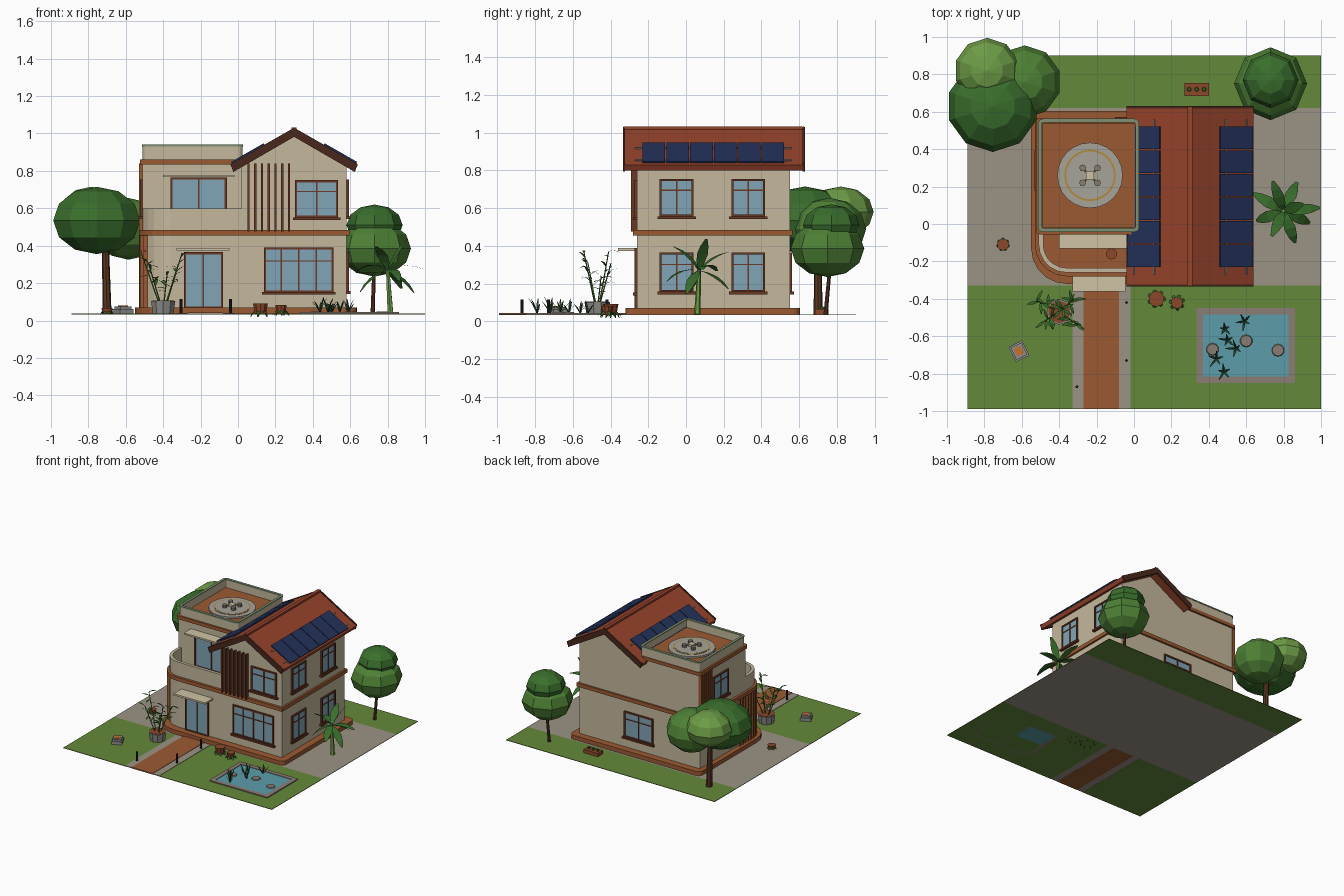
import bpy, bmesh, math, random
from mathutils import Matrix, Vector

if "Cube" in bpy.data.objects:
    bpy.data.objects.remove(bpy.data.objects["Cube"])

random.seed(4)
G = 0.037  # ground level
COL = dict(wall="C4B79C", trim="9A5A36", roof="96452F", dark="4A2C22", frame="6B3A28", glass="7FA3B4",
           grass="64873C", paving="9A9184", water="5C9CA8", panel="28345A", stone="8A7C74", rim="7E9070",
           canopy1="3C6E30", canopy2="4F8038", canopy3="6C9A48", leaf="3A6A2C", reed="2C4A30", trunk="5A3A26",
           black="2A2A2A", pad="A6A298", gold="B08A3C", awning="CFC2A4", clay="8A4A2E", pot="8C8C88", orange="C8702E")


def mat(key):
    m = bpy.data.materials.get(key)
    if not m:
        m = bpy.data.materials.new(key)
        rgb = [(int(COL[key][i:i + 2], 16) / 255) ** 2.2 for i in (0, 2, 4)]
        m.diffuse_color = (*rgb, 1)
        m.use_nodes = True
        m.node_tree.nodes["Principled BSDF"].inputs["Base Color"].default_value = m.diffuse_color
    return m


def make(name, bm, col):
    bmesh.ops.recalc_face_normals(bm, faces=bm.faces)
    me = bpy.data.meshes.new(name)
    bm.to_mesh(me)
    bm.free()
    me.materials.append(mat(col))
    ob = bpy.data.objects.new(name, me)
    bpy.context.collection.objects.link(ob)
    return ob


def add_box(bm, x0, x1, y0, y1, z0, z1, M=Matrix()):
    T = Matrix.Translation(((x0 + x1) / 2, (y0 + y1) / 2, (z0 + z1) / 2))
    bmesh.ops.create_cube(bm, size=1, matrix=M @ T @ Matrix.Diagonal((x1 - x0, y1 - y0, z1 - z0, 1)))


def boxes(name, col, items, M=Matrix()):
    bm = bmesh.new()
    for b in items:
        add_box(bm, *b, M)
    return make(name, bm, col)


def add_rod(bm, a, b, r, r2=None, n=8):
    a, b = Vector(a), Vector(b)
    M = Matrix.Translation((a + b) / 2) @ (b - a).to_track_quat('Z', 'Y').to_matrix().to_4x4()
    bmesh.ops.create_cone(bm, cap_ends=True, segments=n, radius1=r, radius2=r if r2 is None else r2,
                          depth=(b - a).length, matrix=M)


def rod(name, col, *args, **kw):
    bm = bmesh.new()
    add_rod(bm, *args, **kw)
    return make(name, bm, col)


def rrect(x0, x1, y0, y1, radii, n=5):
    """Rectangle outline, corner radii in order front-left, front-right, back-right, back-left."""
    pts = []
    for i, (cx, cy, sx, sy) in enumerate([(x0, y0, 1, 1), (x1, y0, -1, 1), (x1, y1, -1, -1), (x0, y1, 1, -1)]):
        r = radii[i]
        for k in range(n + 1 if r else 1):
            a = math.pi + math.pi / 2 * (i + k / n)
            pts.append((cx + sx * r + r * math.cos(a), cy + sy * r + r * math.sin(a)) if r else (cx, cy))
    return pts


def prism(name, col, pts, a, b, axis='z'):
    f = (lambda p, h: (p[0], p[1], h)) if axis == 'z' else (lambda p, h: (p[0], h, p[1]))
    bm = bmesh.new()
    lo, hi = ([bm.verts.new(f(p, h)) for p in pts] for h in (a, b))
    bm.faces.new(lo)
    bm.faces.new(hi)
    for i in range(len(pts)):
        j = (i + 1) % len(pts)
        bm.faces.new((lo[i], lo[j], hi[j], hi[i]))
    return make(name, bm, col)


def ring(name, col, x0, x1, y0, y1, radii, t, z0, z1):
    out = rrect(x0, x1, y0, y1, radii)
    inn = rrect(x0 + t, x1 - t, y0 + t, y1 - t, [max(r - t, .004) if r else 0 for r in radii])
    bm = bmesh.new()
    loops = [[bm.verts.new((*p, z)) for p in o] for o, z in ((out, z0), (out, z1), (inn, z1), (inn, z0))]
    for k in range(4):
        A, B = loops[k], loops[(k + 1) % 4]
        for i in range(len(A)):
            j = (i + 1) % len(A)
            bm.faces.new((A[i], A[j], B[j], B[i]))
    return make(name, bm, col)


def window(name, pos, turn, w, z0, z1, cols, transom=True, sill=True):
    """Framed window; local -y points out of the wall, pos is the wall point (x, y)."""
    M = Matrix.Translation((*pos, 0)) @ Matrix.Rotation(math.radians(turn), 4, 'Z')
    h, t = w / 2, .011
    fr = [(-h, -h + t, -.013, .01, z0, z1), (h - t, h, -.013, .01, z0, z1),
          (-h, h, -.013, .01, z1 - t, z1), (-h, h, -.013, .01, z0, z0 + t)]
    fr += [(-h + w * i / cols - .004, -h + w * i / cols + .004, -.01, .01, z0, z1) for i in range(1, cols)]
    if transom:
        zt = z0 + (z1 - z0) * .7
        fr.append((-h, h, -.01, .01, zt - .003, zt + .003))
    if sill:
        fr.append((-h - .012, h + .012, -.022, .01, z0 - .012, z0 + .002))
    boxes(name + "_frame", "frame", fr, M)
    boxes(name + "_glass", "glass", [(-h + .005, h - .005, -.005, .008, z0 + .005, z1 - .005)], M)


def add_leaf(bm, base, az, pitch, length, width, droop=0, n=4):
    p, a = Vector(base), math.radians(az)
    side, prev = Vector((-math.sin(a), math.cos(a), 0)), None
    for i in range(n + 1):
        w = width / 2 * (.15 + .85 * math.sin(math.pi * min(i / n, .97)))
        cur = [bm.verts.new(p - side * w), bm.verts.new(p + side * w)]
        if prev:
            bm.faces.new((prev[0], prev[1], cur[1], cur[0]))
        prev = cur
        e = math.radians(pitch - droop * i / n)
        p = p + Vector((math.cos(a) * math.cos(e), math.sin(a) * math.cos(e), math.sin(e))) * (length / n)


def leaves(name, col, items):
    bm = bmesh.new()
    for it in items:
        add_leaf(bm, *it)
    return make(name, bm, col)


# Plot: paving, lawns, path
boxes("paving", "paving", [(-.89, 1, -.33, .62, G - .004, G), (-.33, -.02, -.99, -.33, G - .003, G + .003)])
boxes("lawn", "grass", [(-.89, -.33, -.99, -.33, G - .004, G), (-.02, 1, -.99, -.33, G - .004, G),
                        (-.89, 1, .62, .9, G - .004, G)])
boxes("brick_path", "trim", [(-.27, -.08, -.99, -.32, G - .004, G + .006)])

# House masses
prism("plinth", "trim", rrect(-.55, .635, -.32, .605, (.19, .04, .04, .04)), G, .07)
prism("ground_floor", "wall", rrect(-.51, .58, -.26, .55, (.15, 0, 0, 0)), .06, .47)
prism("floor_band", "trim", rrect(-.53, .595, -.28, .565, (.17, 0, 0, 0)), .455, .485)
prism("upper_left_block", "wall", rrect(-.51, .03, -.04, .55, (0, 0, 0, 0)), .47, .86)
prism("upper_gable_block", "wall", [(.02, .47), (.58, .47), (.58, .825), (.30, .988), (.02, .825)], -.26, .55, 'y')
ring("balcony_parapet", "wall", -.51, .05, -.26, .0, (.15, 0, 0, 0), .025, .48, .60)
prism("roof_band", "trim", rrect(-.525, .03, -.055, .565, (.02, 0, 0, .02)), .835, .862)
prism("roof_deck", "trim", rrect(-.49, .01, -.02, .54, (0, 0, 0, 0)), .86, .872)
ring("roof_parapet", "wall", -.51, .025, -.04, .56, (.025,) * 4, .015, .86, .932)
ring("parapet_rim", "rim", -.513, .028, -.043, .563, (.028,) * 4, .021, .93, .94)

# Gable roof with barge boards, ridge cap
half = [(.34, .83), (.325, .80), (0, .988)]
chev = [(.30, 1.025)] + [(.30 + x, z) for x, z in half] + [(.30 - x, z) for x, z in half[1::-1]]
prism("gable_roof", "roof", chev, -.325, .62, 'y')
big = [(x, z + (.006 if i in (0, 1, 5) else -.006)) for i, (x, z) in enumerate(chev)]
for nm, y in (("front", -.335), ("back", .618)):
    prism(nm + "_barge_board", "dark", big, y, y + .012, 'y')
boxes("ridge_cap", "roof", [(.287, .313, -.33, .625, 1.012, 1.033)])

# Solar panels and rails on both slopes
slope = math.atan2(.195, .34)
for nm, s in (("right", 1), ("left", -1)):
    M = Matrix.Translation((.30, 0, 1.025)) @ Matrix.Rotation(s * slope, 4, 'Y') @ Matrix.Diagonal((s, 1, 1, 1))
    boxes(nm + "_solar_panels", "panel", [(.18, .38, -.23 + .126 * i, -.11 + .126 * i, .004, .014) for i in range(6)], M)
    boxes(nm + "_panel_rails", "paving", [(a, a + .008, -.27, .56, 0, .008) for a in (.215, .345)], M)

# Windows and doors
window("front_door", (-.185, -.26), 0, .21, .065, .365, 2, False, False)
window("front_lower_window", (.325, -.26), 0, .37, .15, .39, 4)
window("front_upper_window", (.42, -.26), 0, .23, .55, .75, 2)
window("balcony_door", (-.21, -.04), 0, .30, .485, .765, 2, False, False)
for i, y in enumerate((-.05, .33)):
    window(f"right_lower_window_{i}", (.58, y), 90, .18, .155, .365, 2)
    window(f"right_upper_window_{i}", (.58, y), 90, .18, .555, .755, 2)
window("back_window", (.04, .55), 180, .26, .155, .365, 2)
window("left_upper_window", (-.51, .285), -90, .19, .555, .755, 2)
boxes("awnings", "awning", [(-.40, -.02, -.13, -.03, .766, .779), (-.33, -.045, -.36, -.25, .374, .388)])

# Timber slats
boxes("front_slats", "frame", [(.05 + .036 * i, .062 + .036 * i, -.292, -.25, .475, .84) for i in range(7)])
boxes("left_upper_slats", "trim", [(-.528, -.50, .41 + .026 * i, .422 + .026 * i, .48, .84) for i in range(6)])
sl = []
for i in range(8):
    y = .05 - .034 * i
    x = -.36 - math.sqrt(.15 ** 2 - min(y + .11, 0) ** 2)
    sl.append((x - .018, x + .02, y - .007, y + .007, .065, .46))
boxes("left_lower_slats", "trim", sl)

# Landing pad with small drone
cx, cy = -.235, .26
rod("landing_pad", "pad", (cx, cy, .87), (cx, cy, .885), .175, n=24)
for nm, r in (("outer", .138), ("inner", .128)):
    rod(nm + "_pad_ring", "gold" if r > .13 else "pad", (cx, cy, .88), (cx, cy, .887 if r > .13 else .889), r, n=24)
boxes("drone_body", "awning", [(cx - .022, cx + .022, cy - .022, cy + .022, .895, .912)])
bm, bm2 = bmesh.new(), bmesh.new()
for sx in (-1, 1):
    for sy in (-1, 1):
        e = (cx + sx * .04, cy + sy * .04, .903)
        add_rod(bm, (cx, cy, .903), e, .005)
        add_rod(bm2, (e[0], e[1], .888), (e[0], e[1], .912), .018)
make("drone_arms", bm, "gold")
make("drone_rotors", bm2, "stone")

# Trees
def canopy(name, col, c, r, rz, n=10):
    bm = bmesh.new()
    bmesh.ops.create_uvsphere(bm, u_segments=n, v_segments=6, radius=1,
                              matrix=Matrix.Translation(c) @ Matrix.Diagonal((r, r, rz, 1)))
    make(name, bm, col)


rod("left_tree_trunk", "trunk", (-.70, .70, G), (-.71, .70, .45), .024, .018)
canopy("left_tree_large_canopy", "canopy1", (-.755, .63, .535), .245, .18)
canopy("left_tree_side_canopy", "canopy2", (-.585, .76, .49), .195, .165)
canopy("left_tree_top_canopy", "canopy3", (-.785, .82, .58), .175, .135)
rod("right_tree_trunk", "trunk", (.72, .74, G), (.73, .77, .36), .012, .009)
canopy("right_tree_lower_canopy", "canopy2", (.73, .75, .385), .195, .15, 8)
canopy("right_tree_upper_canopy", "canopy1", (.73, .77, .51), .15, .11, 8)

# Palm
rod("palm_stem", "canopy3", (.815, .06, G), (.80, .07, .28), .017, .01, n=6)
fr = [(20, 62, 15), (65, -15, 40), (110, 45, 40), (150, 25, 70), (200, -20, 45), (245, 55, 40), (290, 5, 60), (335, -25, 35), (5, 20, 50)]
leaves("palm_fronds", "canopy1", [((.80, .07, .27), a, p, .20, .062, d) for a, p, d in fr])

# Large planter with leafy canes
pc = Vector((-.40, -.47, G))
rod("planter", "pot", pc, pc + Vector((0, 0, .066)), .058, .068, n=10)
rod("planter_soil", "clay", pc + Vector((0, 0, .06)), pc + Vector((0, 0, .069)), .06, n=10)
bm, lf = bmesh.new(), []
for dx, dy, z in ((-.12, .06, .37), (-.08, -.05, .31), (.10, -.07, .36), (.08, .07, .30), (.02, .02, .24)):
    a, b = pc + Vector((dx * .2, dy * .2, .06)), pc + Vector((dx, dy, z - G))
    add_rod(bm, a, b, .004, .003, n=5)
    for k in range(7):
        lf.append((a.lerp(b, .4 + .1 * k), random.uniform(0, 360), random.uniform(10, 60), .065, .016, 50))
make("planter_canes", bm, "canopy2")
leaves("planter_leaves", "leaf", lf)

# Small pots with drooping plants
for i, (x, y, r, h) in enumerate(((.12, -.40, .042, .055), (.23, -.42, .032, .045), (-.70, -.11, .032, .03), (-.12, -.16, .03, .04))):
    z = .485 if i == 3 else G
    rod(f"small_pot_{i}", "clay", (x, y, z), (x, y, z + h), r * .75, r, n=10)
    if i < 3:
        leaves(f"small_pot_leaves_{i}", "leaf",
               [((x, y, G + .02), 51 * k + 20 * i, -5, .075 - .014 * i, .02, 75) for k in range(7)])

# Pond with stones and reeds
ring("pond_edge", "stone", .335, .86, -.85, -.45, (0,) * 4, .035, G - .004, G + .008)
boxes("pond_water", "water", [(.365, .83, -.82, -.48, G - .004, G + .004)])
for i, (x, y) in enumerate(((.42, -.67), (.60, -.625), (.77, -.675))):
    rod(f"pond_stone_{i}", "stone", (x, y, G), (x, y, G + .012), .036, .03, n=10)
lf = []
for x, y in ((.44, -.72), (.48, -.79), (.50, -.62), (.485, -.56), (.545, -.665), (.59, -.52)):
    lf += [((x, y, G), 72 * k + 200 * x, random.uniform(60, 80), random.uniform(.06, .10), .012, 25) for k in range(5)]
leaves("pond_reeds", "reed", lf)

# Path lights, garden lantern, back planter
for i, (x, y) in enumerate(((-.305, -.87), (-.04, -.73), (-.04, -.42))):
    rod(f"path_light_{i}", "black", (x, y, G), (x, y, .115), .008)
M = Matrix.Translation((-.615, -.68, 0)) @ Matrix.Rotation(.45, 4, 'Z')
boxes("garden_box", "pot", [(-.04, .04, -.045, .045, G, .062), (-.032, .032, -.036, .036, .062, .076)], M)
boxes("garden_box_top", "orange", [(-.02, .02, -.022, .022, .07, .08)], M)
boxes("back_planter", "clay", [(.27, .40, .685, .755, G, .065)])
for i in range(3):
    rod(f"back_planter_plant_{i}", "leaf", (.295 + .04 * i, .72, .06), (.295 + .04 * i, .72, .078), .013, .009)
